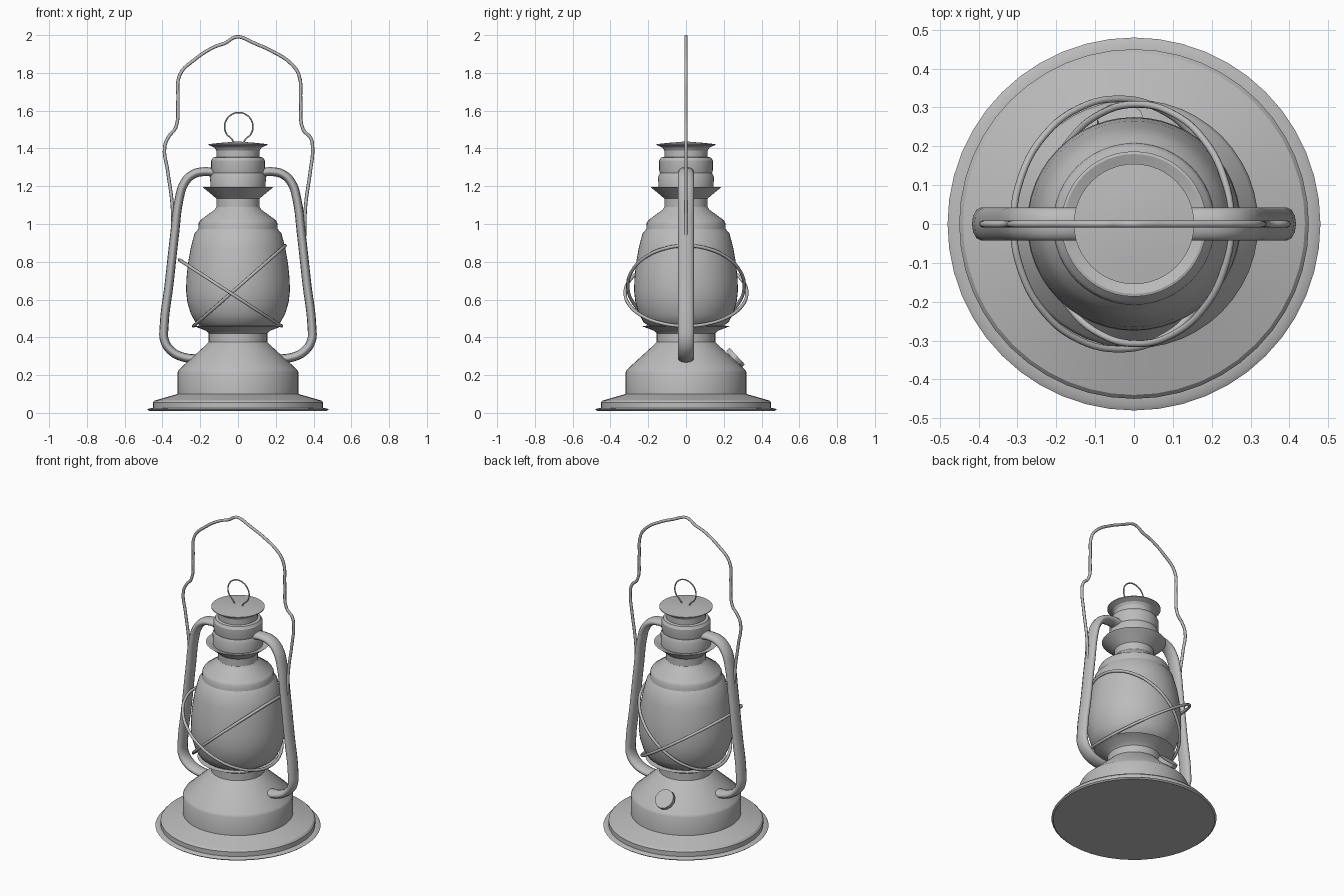
import bpy, bmesh
from math import radians, pi, sin, cos, atan2
from mathutils import Vector

cube = bpy.data.objects.get("Cube")
if cube:
    bpy.data.objects.remove(cube)

metal = bpy.data.materials.new("plain_grey")
metal.use_nodes = True
GREY = (0.5, 0.5, 0.5, 1)
metal.diffuse_color = GREY
metal.node_tree.nodes["Principled BSDF"].inputs["Base Color"].default_value = GREY


def finish(obj, angle=30):
    bpy.ops.object.select_all(action="DESELECT")
    obj.select_set(True)
    bpy.context.view_layer.objects.active = obj
    if obj.type == "CURVE":
        bpy.ops.object.convert(target="MESH")
        obj = bpy.context.object
    bpy.ops.object.shade_smooth_by_angle(angle=radians(angle))
    return obj


def lathe(name, profile, steps=48, angle=30):
    """Turn an (r, z) profile around the vertical axis."""
    bm = bmesh.new()
    verts = [bm.verts.new((r, 0, z)) for r, z in profile]
    edges = [bm.edges.new(pair) for pair in zip(verts, verts[1:])]
    bmesh.ops.spin(bm, geom=verts + edges, axis=(0, 0, 1), cent=(0, 0, 0),
                   angle=2 * pi, steps=steps, use_merge=True)
    bmesh.ops.remove_doubles(bm, verts=bm.verts, dist=0.0002)
    bmesh.ops.recalc_face_normals(bm, faces=bm.faces)
    mesh = bpy.data.meshes.new(name)
    bm.to_mesh(mesh)
    bm.free()
    mesh.materials.append(metal)
    obj = bpy.data.objects.new(name, mesh)
    bpy.context.collection.objects.link(obj)
    return finish(obj, angle)


def wire(name, points, radius, closed=False, widen=1, sides=2):
    """Sweep a round section along a path; widen stretches it in depth."""
    data = bpy.data.curves.new(name, "CURVE")
    data.dimensions = "3D"
    data.bevel_depth = radius
    data.bevel_resolution = sides
    data.resolution_u = 5
    data.use_fill_caps = True
    spline = data.splines.new("BEZIER")
    spline.bezier_points.add(len(points) - 1)
    for bp, co in zip(spline.bezier_points, points):
        bp.co = co
        bp.handle_left_type = bp.handle_right_type = "AUTO"
    spline.use_cyclic_u = closed
    data.materials.append(metal)
    obj = bpy.data.objects.new(name, data)
    obj.scale.y = widen
    bpy.context.collection.objects.link(obj)
    return finish(obj, 50)


# Foot plate and fuel tank
lathe("foot_plate", [(0, .01), (.47, .01), (.48, .018), (.47, .024),
                     (.45, .026), (.45, .055), (.44, .066), (.32, .10)])
lathe("fuel_tank", [(.32, .09), (.32, .215), (.312, .23), (.17, .36),
                    (.155, .375), (.155, .43)])

# Burner flange under the glass
lathe("burner_flange", [(.155, .42), (.17, .435), (.235, .46), (.20, .462), (0, .455)])

# Glass globe
lathe("globe", [(.19, .455), (.225, .48), (.25, .525), (.268, .585), (.275, .645),
                (.273, .71), (.265, .79), (.25, .875), (.23, .95), (.20, .985)])

# Hood, flared dish, crown and lid
lathe("hood", [(.19, .965), (.21, .97), (.208, 1.005), (.20, 1.02), (.125, 1.075),
               (.115, 1.09), (.115, 1.135), (.13, 1.15)])
lathe("flared_dish", [(.115, 1.135), (.15, 1.165), (.187, 1.195), (.18, 1.197),
                      (.145, 1.185)])
lathe("crown", [(.145, 1.18), (.148, 1.25), (.138, 1.27), (.142, 1.285),
                (.142, 1.335), (.132, 1.352), (.115, 1.355), (.115, 1.39),
                (.128, 1.41)])
lathe("lid", [(.115, 1.40), (.155, 1.418), (.155, 1.423), (.09, 1.43), (0, 1.437)])

# Filler cap lying on the back slope of the tank
bpy.ops.mesh.primitive_cylinder_add(vertices=12, radius=.06, depth=.025,
                                    location=(-.035, .262, .292))
cap = bpy.context.object
cap.name = "filler_cap"
cap.rotation_euler = (-atan2(.142, .13), 0, 0)
cap.data.materials.append(metal)
finish(cap)

# Wire ring on the lid
ring = [(.004 + .075 * sin(a), 0, 1.515 - .075 * cos(a))
        for a in [radians(d) for d in range(30, 331, 30)]]
wire("lid_ring", [(.025, 0, 1.425)] + ring + [(-.02, 0, 1.425)], .004)

# Flattened side tubes, mirrored
tube = [(.12, 1.272), (.18, 1.277), (.24, 1.262), (.285, 1.215), (.312, 1.13), (.335, .95),
        (.365, .68), (.391, .46), (.388, .38), (.35, .325), (.29, .295), (.21, .285)]
for side, label in ((1, "left"), (-1, "right")):
    wire(label + "_side_tube", [(side * x, 0, z) for x, z in tube],
         .0235, widen=1.8, sides=4)

# Bent carrying handle
handle = [(-.345, .92), (-.348, 1.1), (-.372, 1.28), (-.388, 1.41), (-.365, 1.465),
          (-.33, 1.51), (-.318, 1.65), (-.308, 1.79), (-.23, 1.87), (-.13, 1.935),
          (-.06, 1.962), (-.03, 1.983), (0, 1.991), (.04, 1.98), (.07, 1.965),
          (.18, 1.915), (.28, 1.85), (.322, 1.79), (.332, 1.65), (.345, 1.50),
          (.385, 1.455), (.395, 1.40), (.383, 1.28), (.358, 1.1), (.352, .92)]
wire("carrying_handle", [(x, 0, z) for x, z in handle], .009)


# Two tilted guard loops crossing around the globe
def guard(name, low, high, depth):
    low, high = Vector(low), Vector(high)
    mid, half = (low + high) / 2, (high - low) / 2
    points = []
    for i in range(16):
        a = i * pi / 8
        p = mid + half * cos(a)
        points.append((p.x, depth * sin(a), p.z))
    wire(name, points, .009, closed=True)


guard("guard_loop_a", (.23, 0, .46), (-.31, 0, .81), .322)
guard("guard_loop_b", (-.235, 0, .46), (.25, 0, .885), .308)
